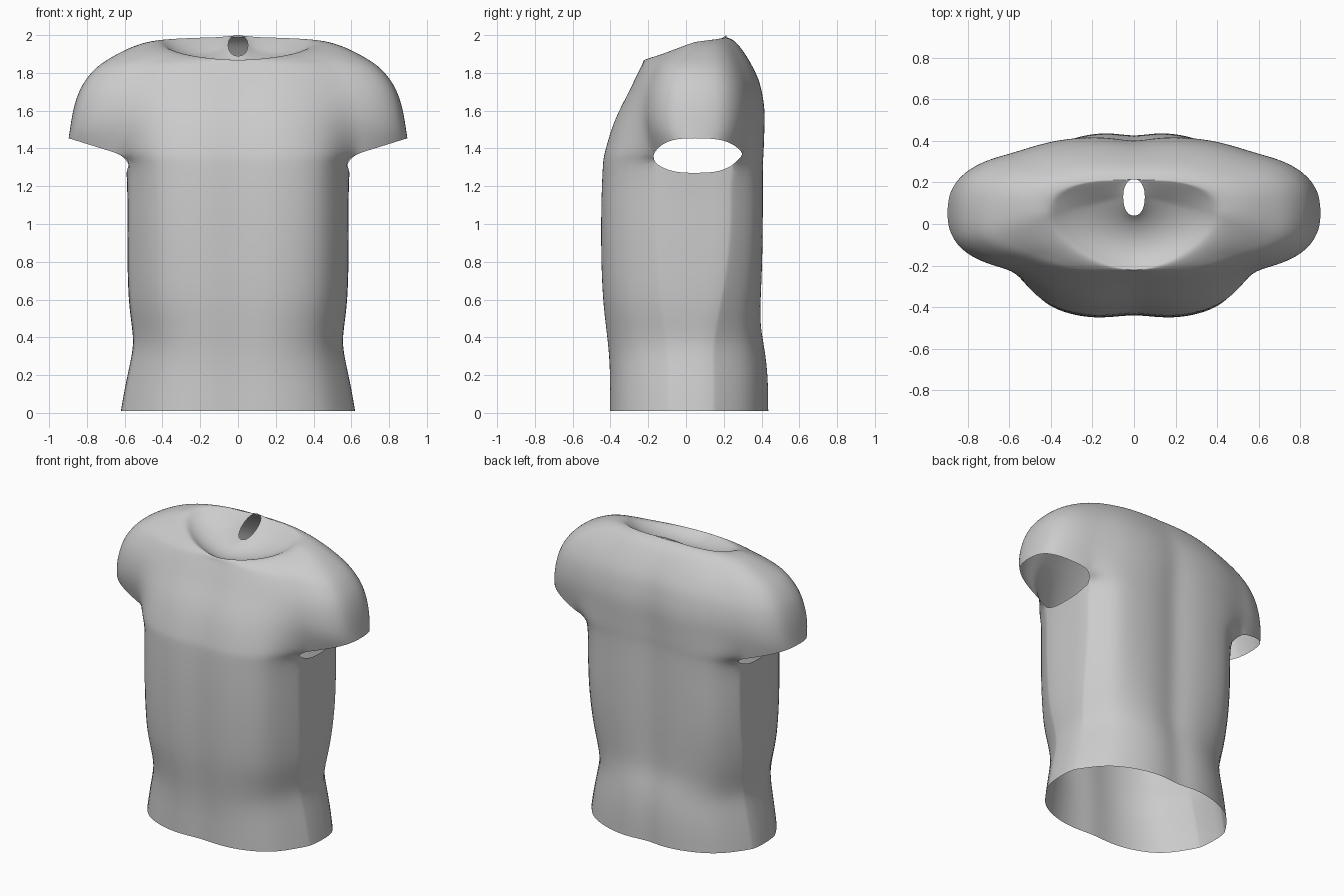
import bpy, bmesh
from math import sin, pi, exp

cube = bpy.data.objects.get("Cube")
if cube:
    bpy.data.objects.remove(cube)

SEG = 12          # segments in each of the front, left, back and right sectors
MID_Y = 0.05      # depth of the side line of the body


def arc(x, width, depth, power):
    """Superellipse depth at x."""
    r = min(abs(x) / width, 1)
    return depth * (1 - r ** power) ** (1 / power)


def blend(a, b):
    return (a ** 10 + b ** 10) ** 0.1


def ring(width, anchor, front, back):
    """Closed outline seen from above; front and back give y at each x."""
    pts = []
    for s, edge, other in ((1, front, back), (-1, back, front)):
        for i in range(SEG):
            x = s * anchor * (2 * i / SEG - 1)
            pts.append((x, edge(x)))
        for i in range(SEG):
            u = i / SEG
            x = s * (anchor + (width - anchor) * sin(pi * u))
            pts.append((x, edge(x) if u <= 0.5 else other(x)))
    return pts


def body_ring(width, front, back, powers=(3.1, 3.9), anchor=None, arm=None, groove=1.0):
    """Body outline with chest and spine grooves; arm = (width, front, back)."""
    aw, af, ab = arm or (width, 0, 0)

    def front_y(x):
        d = blend(arc(x, width, front, powers[0]), arc(x, aw, af, 3))
        return MID_Y - d + 0.022 * groove * exp(-(x / 0.11) ** 2)

    def back_y(x):
        d = blend(arc(x, width, back, powers[1]), arc(x, aw, ab, 3))
        return MID_Y + d - 0.03 * groove * exp(-(x / 0.09) ** 2)

    return ring(aw, anchor or width * 0.975, front_y, back_y)


rings = []

# Trunk from hem to armpit: height, half width, front and back depth, front and back squareness
for z, w, f, b, pf, pb in ((0.01, .62, .465, .4, 2.5, 2.2), (0.1, .605, .465, .4, 2.5, 2.2),
                           (0.2, .585, .465, .397, 2.5, 2.2), (0.3, .563, .47, .387, 2.5, 2.2),
                           (0.38, .552, .477, .372, 2.6, 2.3), (0.48, .565, .488, .352, 2.7, 2.6),
                           (0.6, .58, .5, .352, 2.9, 3.0), (0.8, .586, .508, .358, 3.0, 3.6),
                           (1.0, .586, .508, .36, 3.1, 3.9), (1.15, .585, .506, .36, 3.1, 3.9)):
    rings.append([(x, y, z) for x, y in body_ring(w, f, b, (pf, pb))])

# Armpit edge dips at the sides
armpit = len(rings)
rings.append([(x, y, 1.27 + 0.06 * min(1, abs(y - MID_Y) / 0.22) ** 3)
              for x, y in body_ring(.59, .498, .36)])

# Sleeve edge rises outward
rings.append([(x, y, 1.365 + 0.09 * max(0, (abs(x) - 0.61) / 0.29))
              for x, y in body_ring(.61, .492, .36, anchor=.61, arm=(.9, .255, .29))])

# Shoulders: height, trunk width and depths, arm width and depths
for z, w, f, b, aw, af, ab, g in ((1.5, .615, .455, .36, .893, .3, .32, 1),
                                  (1.6, .61, .41, .36, .878, .31, .33, .8),
                                  (1.7, .6, .352, .342, .848, .295, .32, .6),
                                  (1.77, .58, .318, .325, .807, .27, .30, .4),
                                  (1.84, .55, .282, .29, .745, .237, .27, .2)):
    rings.append([(x, y, z) for x, y in
                  body_ring(w, f, b, (2.9, 3.3), aw * .67, (aw, af, ab), g)])

# Neck rim, low in front and high behind
neck = []
for x, y in ring(.41, .27, lambda x: MID_Y - arc(x, .41, .27, 1.6),
                 lambda x: MID_Y + arc(x, .41, .165, 2.6)):
    d = (MID_Y - y) / 0.27
    neck.append((x, y, 1.97 - 0.1 * d * (1.15 - 0.15 * d) if d > 0 else 1.97 - 0.03 * d))

# Shoulder tops arch into the neck rim
shoulder = rings[-1]
for f in (0.25, 0.5, 0.75):
    rings.append([(p[0] + (q[0] - p[0]) * f, p[1] + (q[1] - p[1]) * f,
                   p[2] + (q[2] - p[2]) * sin(f * pi / 2)) for p, q in zip(shoulder, neck)])
rings.append(neck)

# Sunken neck floor, ending at a small slanted hole
hole = [(x, y, 1.89 + 0.11 * (y - 0.04) / 0.175)
        for x, y in ring(.052, .034, lambda x: .13 - arc(x, .052, .09, 2.2),
                         lambda x: .13 + arc(x, .052, .085, 2.2))]
for f in (0.1, 0.35, 0.65, 0.9):
    layer = []
    for p, q in zip(neck, hole):
        back = max(0, (p[1] - MID_Y) / 0.165)
        sag = 0.06 * (1 - back) * sin(pi * f) ** 0.7
        x, y, z = (a + (b - a) * f for a, b in zip(p, q))
        layer.append((x, y, z - sag))
    rings.append(layer)
rings.append(hole)

# Skin the rings, leaving hem, sleeves and neck hole open
bm = bmesh.new()
loops = [[bm.verts.new(p) for p in r] for r in rings]
count = 4 * SEG
for k, (low, high) in enumerate(zip(loops, loops[1:])):
    for j in range(count):
        if k == armpit and (j // SEG) % 2 == 1:
            continue
        n = (j + 1) % count
        bm.faces.new((low[j], low[n], high[n], high[j]))
mesh = bpy.data.meshes.new("torso_shell")
bm.to_mesh(mesh)
bm.free()
torso = bpy.data.objects.new("torso_shell", mesh)
bpy.context.collection.objects.link(torso)

# Plain grey surface
grey = bpy.data.materials.new("plain_grey")
grey.use_nodes = True
colour = (0.6, 0.6, 0.6, 1)
grey.diffuse_color = colour
grey.node_tree.nodes["Principled BSDF"].inputs["Base Color"].default_value = colour
mesh.materials.append(grey)

# Smooth finish
for face in mesh.polygons:
    face.use_smooth = True
smooth = torso.modifiers.new("smooth", "SUBSURF")
smooth.levels = smooth.render_levels = 2
